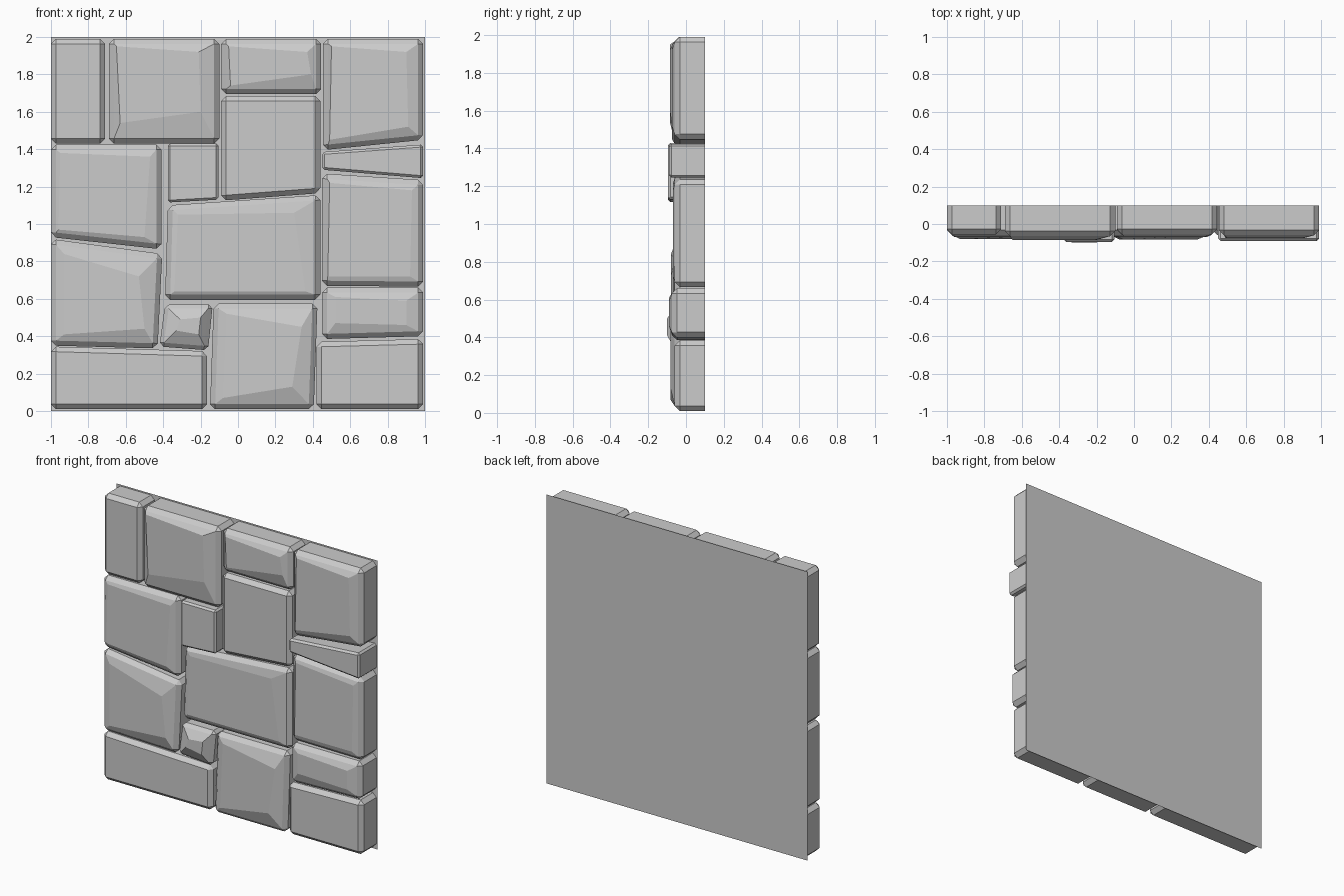
import bpy, bmesh
from mathutils import Vector

if "Cube" in bpy.data.objects:
    bpy.data.objects.remove(bpy.data.objects["Cube"])

BACK = 0.10


def finish(bm, name):
    mesh = bpy.data.meshes.new(name)
    bm.to_mesh(mesh)
    bm.free()
    obj = bpy.data.objects.new(name, mesh)
    bpy.context.collection.objects.link(obj)
    return obj


def stone(name, corners, front, bevel=0.027, crown=None, crown_y=0.0):
    """Chamfered block from an x/z outline, with an optional raised facet."""
    bm = bmesh.new()
    back = [bm.verts.new((x, BACK, z)) for x, z in corners]
    face = [bm.verts.new((x, front, z)) for x, z in corners]
    bm.faces.new(face)
    for i in range(4):
        j = (i + 1) % 4
        bm.faces.new((back[i], back[j], face[j], face[i]))
    bmesh.ops.recalc_face_normals(bm, faces=bm.faces[:])
    if bm.faces[0:1] and min(bm.faces, key=lambda f: f.calc_center_median().y).normal.y > 0:
        bmesh.ops.reverse_faces(bm, faces=bm.faces[:])
    edges = [e for e in bm.edges if not all(v.co.y > BACK - 1e-4 for v in e.verts)]
    bmesh.ops.bevel(bm, geom=edges, offset=bevel, segments=1, profile=0.5,
                    affect='EDGES', clamp_overlap=True)
    if crown:
        top = min(bm.faces, key=lambda f: f.calc_center_median().y)
        bmesh.ops.inset_individual(bm, faces=[top], thickness=0.01)
        for v in list(top.verts):
            k = min(range(4), key=lambda i: (Vector((v.co.x, v.co.z)) - Vector(corners[i])).length)
            v.co = (crown[k][0], crown_y, crown[k][1])
    return finish(bm, name)


# Mortar backing plane
bm = bmesh.new()
bm.faces.new([bm.verts.new(p) for p in
              ((1, BACK, 0), (-1, BACK, 0), (-1, BACK, 2), (1, BACK, 2))])
finish(bm, "backing_panel")

# Top row
stone("stone_top_left", [(-1, 1.43), (-.71, 1.43), (-.71, 1.99), (-1, 1.99)], -.055)
stone("stone_top_second", [(-.69, 1.43), (-.10, 1.43), (-.10, 1.99), (-.69, 1.99)], -.065,
      crown=[(-.63, 1.54), (-.20, 1.60), (-.21, 1.92), (-.65, 1.95)], crown_y=-.085)
stone("stone_top_third", [(-.09, 1.695), (.445, 1.695), (.445, 1.99), (-.09, 1.99)], -.055,
      crown=[(-.04, 1.74), (.39, 1.80), (.37, 1.92), (-.05, 1.95)], crown_y=-.07)
stone("stone_top_right", [(.455, 1.395), (.99, 1.45), (.99, 1.99), (.455, 1.99)], -.06,
      crown=[(.49, 1.45), (.91, 1.52), (.90, 1.92), (.50, 1.95)], crown_y=-.075)

# Upper middle
stone("stone_left_upper", [(-1, .93), (-.41, .865), (-.41, 1.425), (-1, 1.425)], -.06,
      crown=[(-.96, .97), (-.50, .93), (-.47, 1.36), (-.95, 1.38)], crown_y=-.07)
stone("stone_small_square", [(-.375, 1.115), (-.105, 1.13), (-.105, 1.43), (-.375, 1.43)],
      -.095, bevel=.012)
stone("stone_middle_upper", [(-.09, 1.125), (.44, 1.165), (.44, 1.685), (-.09, 1.685)], -.06)
stone("stone_right_sliver", [(.45, 1.29), (.99, 1.245), (.99, 1.425), (.45, 1.385)],
      -.09, bevel=.013)

# Lower middle
stone("stone_right_middle", [(.45, .67), (.99, .665), (.99, 1.235), (.45, 1.27)], -.06,
      crown=[(.48, .72), (.92, .72), (.93, 1.18), (.49, 1.22)], crown_y=-.068)
stone("stone_centre", [(-.39, .595), (.44, .595), (.44, 1.155), (-.375, 1.10)], -.06,
      crown=[(-.34, .64), (.36, .64), (.30, 1.06), (-.32, 1.05)], crown_y=-.068)
stone("stone_left_lower", [(-1, .35), (-.43, .335), (-.405, .84), (-1, .92)], -.06,
      crown=[(-.93, .41), (-.50, .44), (-.53, .72), (-.93, .84)], crown_y=-.08)
stone("stone_right_low", [(.45, .385), (.99, .40), (.99, .66), (.45, .66)], -.075,
      crown=[(.52, .47), (.90, .46), (.90, .59), (.52, .61)], crown_y=-.09)

# Bottom row
stone("stone_small_wedge", [(-.42, .345), (-.16, .325), (-.135, .57), (-.39, .57)], -.065,
      bevel=.022, crown=[(-.33, .43), (-.21, .41), (-.20, .50), (-.31, .49)], crown_y=-.10)
stone("stone_bottom_centre", [(-.15, .01), (.405, .01), (.425, .575), (-.13, .575)], -.06,
      crown=[(-.08, .07), (.29, .13), (.34, .45), (-.06, .52)], crown_y=-.082)
stone("stone_bottom_left", [(-1, .01), (-.165, .01), (-.165, .32), (-1, .345)], -.06)
stone("stone_bottom_right", [(.42, .01), (.99, .01), (.99, .385), (.42, .37)], -.06)
